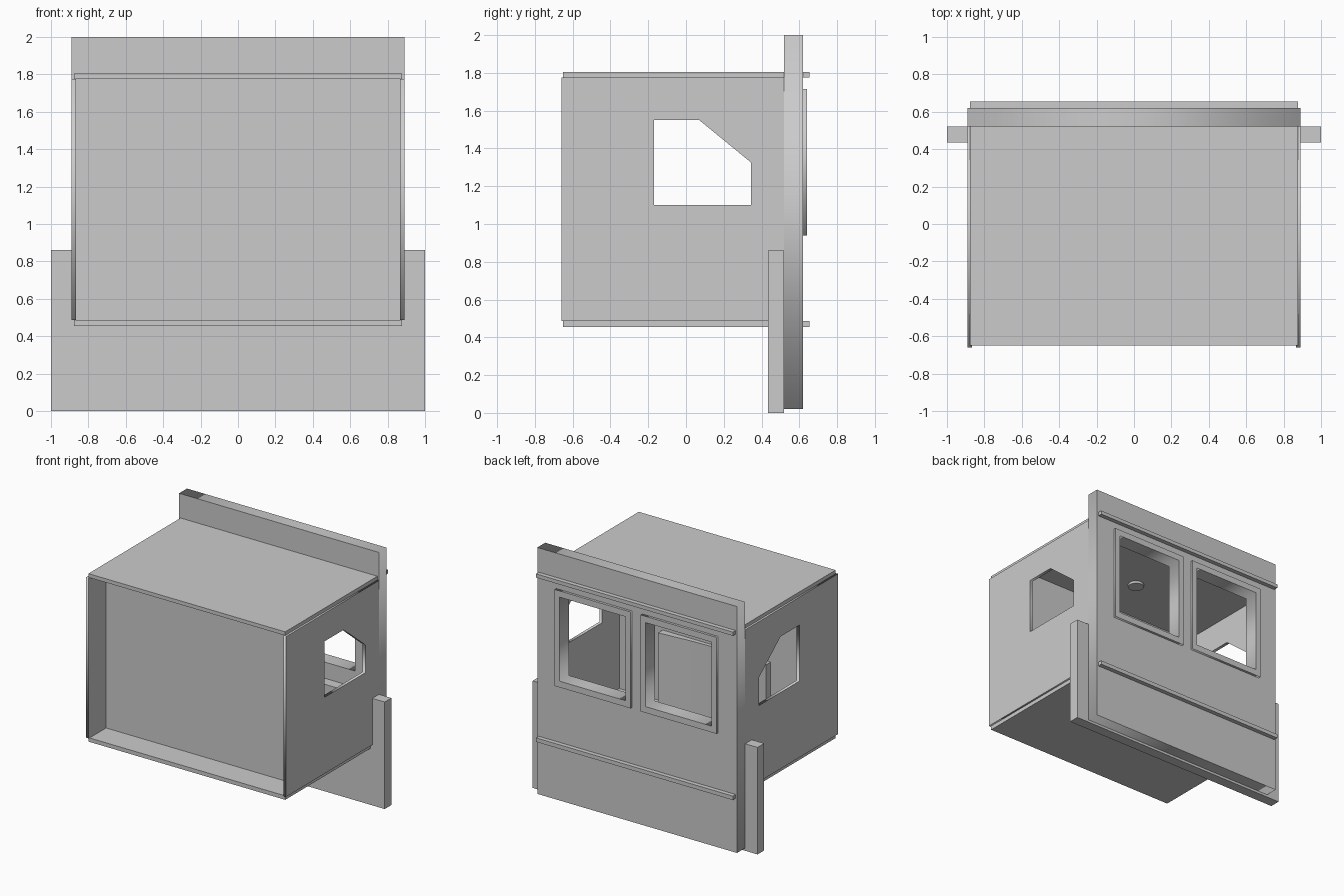
import bpy, bmesh
from math import radians, sin, pi

if "Cube" in bpy.data.objects:
    bpy.data.objects.remove(bpy.data.objects["Cube"])


def box(name, x, y, z):
    bm = bmesh.new()
    bmesh.ops.create_cube(bm, size=1)
    for v in bm.verts:
        v.co = [(r[0] + r[1]) / 2 + c * (r[1] - r[0]) for r, c in zip((x, y, z), v.co)]
    me = bpy.data.meshes.new(name)
    bm.to_mesh(me)
    bm.free()
    ob = bpy.data.objects.new(name, me)
    bpy.context.collection.objects.link(ob)
    return ob


def rect(a, b, c, d):
    return [(a, c), (b, c), (b, d), (a, d)]


def plate(name, loops, thickness, location, rotation):
    """Flat plate from an outline followed by any holes."""
    cu = bpy.data.curves.new(name, 'CURVE')
    cu.dimensions = '2D'
    cu.fill_mode = 'BOTH'
    cu.extrude = thickness / 2
    for pts in loops:
        sp = cu.splines.new('POLY')
        sp.points.add(len(pts) - 1)
        for p, (u, v) in zip(sp.points, pts):
            p.co = (u, v, 0, 1)
        sp.use_cyclic_u = True
    ob = bpy.data.objects.new(name, cu)
    bpy.context.collection.objects.link(ob)
    ob.location, ob.rotation_euler = location, rotation
    bpy.ops.object.select_all(action='DESELECT')
    ob.select_set(True)
    bpy.context.view_layer.objects.active = ob
    bpy.ops.object.convert(target='MESH')
    return bpy.context.view_layer.objects.active


FACING_Y = (radians(90), 0, 0)
FACING_X = (radians(90), 0, radians(90))

# Roof and floor slabs, whose rear edges poke through the rear wall as ledges
box("roof", (-.875, .875), (-.65, .655), (1.775, 1.805))
box("floor", (-.875, .875), (-.65, .655), (.455, .487))

# Recessed front panel
box("front_panel", (-.866, .866), (-.44, -.39), (.487, 1.775))

# Side walls with a clipped-corner window
window = [(-.17, 1.1), (.345, 1.1), (.345, 1.325), (.07, 1.55), (-.17, 1.55)]
for side, s in (("left", -1), ("right", 1)):
    plate(side + "_wall", [rect(-.66, .52, .487, 1.775), window],
          .025, (s * .8775, 0, 0), FACING_X)

# Rear wall with two windows and a raised parapet
openings = [rect(.09, .675, .99, 1.665), rect(-.675, -.09, .99, 1.665)]
plate("rear_wall", [rect(-.888, .888, .02, 2.0)] + openings,
      .10, (0, .57, 0), FACING_Y)

# Raised window frames
for side, s, hole in (("right", 1, openings[0]), ("left", -1, openings[1])):
    outer = rect(*sorted((s * .045, s * .72)), .94, 1.715)
    plate(side + "_window_frame", [outer, hole], .02, (0, .63, 0), FACING_Y)

# Wide lower apron
box("apron", (-1, 1), (.435, .52), (0, .86))

# Low curved backrest against the front panel
steps = 12
front = [(-.48 + .96 * i / steps, -.36 + .03 * (1 - sin(pi * i / steps)))
         for i in range(steps + 1)]
rest = plate("backrest", [[(-.48, -.39), (.48, -.39)] + front[::-1]],
             .573, (0, 0, .7735), (0, 0, 0))
bpy.ops.object.shade_smooth_by_angle(angle=radians(30))

# Round ceiling lamp
bpy.ops.mesh.primitive_cylinder_add(vertices=24, radius=.06, depth=.02,
                                    location=(-.02, 0, 1.765))
bpy.context.object.name = "ceiling_lamp"
bpy.ops.object.shade_smooth_by_angle(angle=radians(30))
